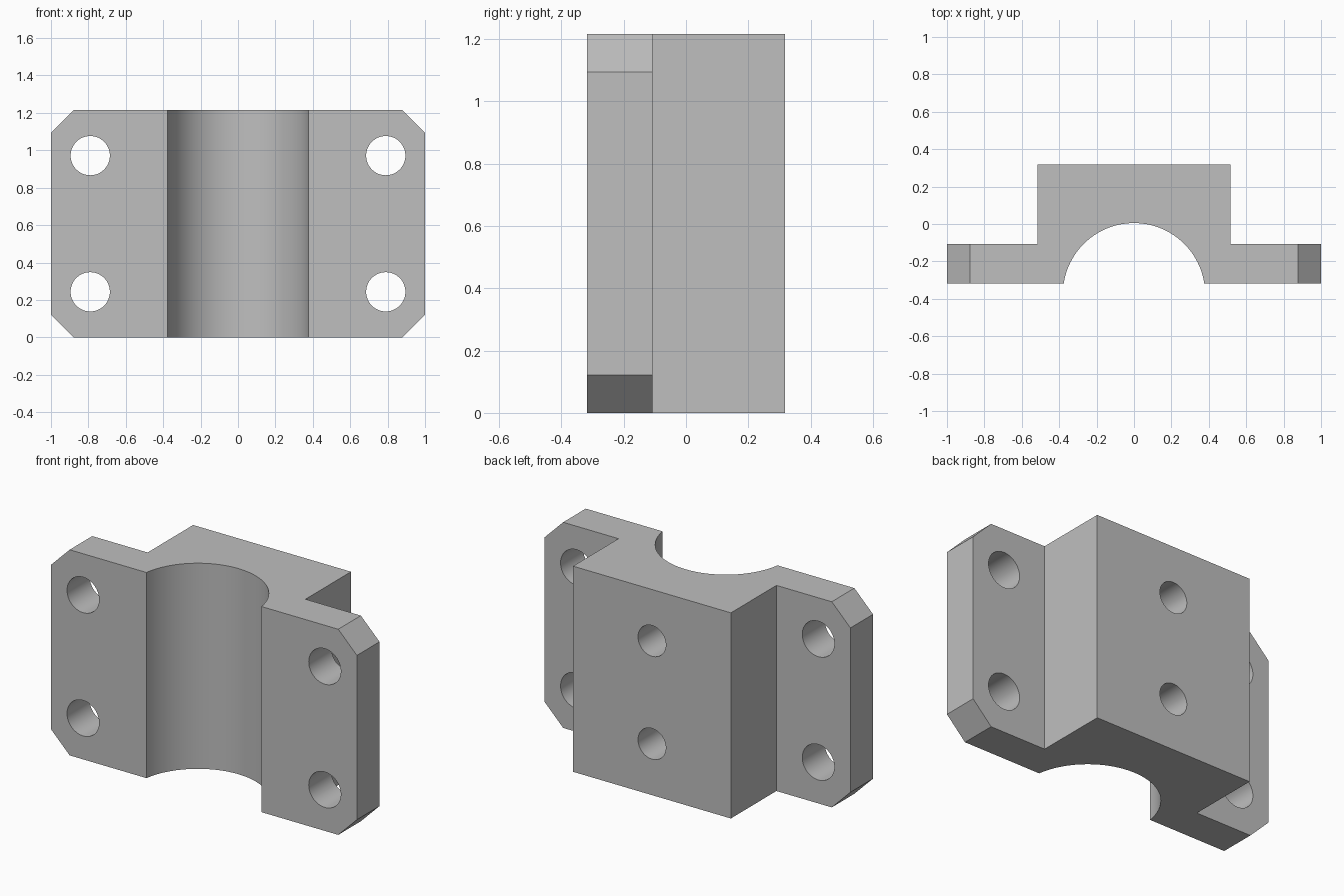
import bpy, bmesh, math
from mathutils import Matrix

cube = bpy.data.objects.get("Cube")
if cube:
    bpy.data.objects.remove(cube, do_unlink=True)

HEIGHT = 1.215
FRONT, FLANGE_BACK, BACK = -0.318, -0.107, 0.318
BLOCK_X = 0.516
BORE_R, BORE_Y = 0.38, -0.375
CHAMFER = 0.122

grey = bpy.data.materials.new("plain_grey")
grey.use_nodes = True
colour = (0.52, 0.52, 0.52, 1)
grey.diffuse_color = colour
grey.node_tree.nodes["Principled BSDF"].inputs["Base Color"].default_value = colour


def make_object(name, bm):
    bmesh.ops.recalc_face_normals(bm, faces=bm.faces)
    mesh = bpy.data.meshes.new(name)
    bm.to_mesh(mesh)
    bm.free()
    mesh.materials.append(grey)
    obj = bpy.data.objects.new(name, mesh)
    bpy.context.collection.objects.link(obj)
    return obj


# Plan profile: stepped outline with the half-round bore along the front
start = math.asin((FRONT - BORE_Y) / BORE_R)
steps = 56
profile = []
for i in range(steps + 1):
    a = start + (math.pi - 2 * start) * i / steps
    profile.append((BORE_R * math.cos(a), BORE_Y + BORE_R * math.sin(a)))
profile += [(-1, FRONT), (-1, FLANGE_BACK), (-BLOCK_X, FLANGE_BACK), (-BLOCK_X, BACK),
            (BLOCK_X, BACK), (BLOCK_X, FLANGE_BACK), (1, FLANGE_BACK), (1, FRONT)]

# Extruded body
bm = bmesh.new()
base = bm.faces.new([bm.verts.new((x, y, 0)) for x, y in profile])
top = bmesh.ops.extrude_face_region(bm, geom=[base])["geom"]
bmesh.ops.translate(bm, vec=(0, 0, HEIGHT),
                    verts=[v for v in top if isinstance(v, bmesh.types.BMVert)])
bmesh.ops.recalc_face_normals(bm, faces=bm.faces)

# Chamfered flange corners
corners = [e for e in bm.edges
           if all(abs(v.co.x) > 0.99 for v in e.verts)
           and abs(e.verts[0].co.z - e.verts[1].co.z) < 0.01]
bmesh.ops.bevel(bm, geom=corners, offset=CHAMFER, offset_type='OFFSET',
                segments=1, affect='EDGES')
body = make_object("bearing_block", bm)


# Bolt holes through the flanges and blind holes in the back
def add_cylinder(bm, x, z, radius, y0, y1):
    place = Matrix.Translation((x, (y0 + y1) / 2, z)) @ Matrix.Rotation(math.pi / 2, 4, 'X')
    bmesh.ops.create_cone(bm, cap_ends=True, segments=48, radius1=radius, radius2=radius,
                          depth=y1 - y0, matrix=place)


bm = bmesh.new()
for offset in (-1, 1):
    for side in (-1, 1):
        add_cylinder(bm, side * 0.79, HEIGHT / 2 + offset * 0.364, 0.105, FRONT - 0.1, 0)
    add_cylinder(bm, 0, HEIGHT / 2 + offset * 0.304, 0.091, BACK - 0.22, BACK + 0.1)
cutter = make_object("hole_cutter", bm)
cutter.hide_render = True

cut = body.modifiers.new("holes", 'BOOLEAN')
cut.operation = 'DIFFERENCE'
cut.solver = 'EXACT'
cut.object = cutter

bpy.ops.object.select_all(action='DESELECT')
body.select_set(True)
bpy.context.view_layer.objects.active = body
bpy.ops.object.modifier_apply(modifier=cut.name)
bpy.data.objects.remove(cutter, do_unlink=True)
bpy.ops.object.shade_smooth_by_angle(angle=math.radians(30))
